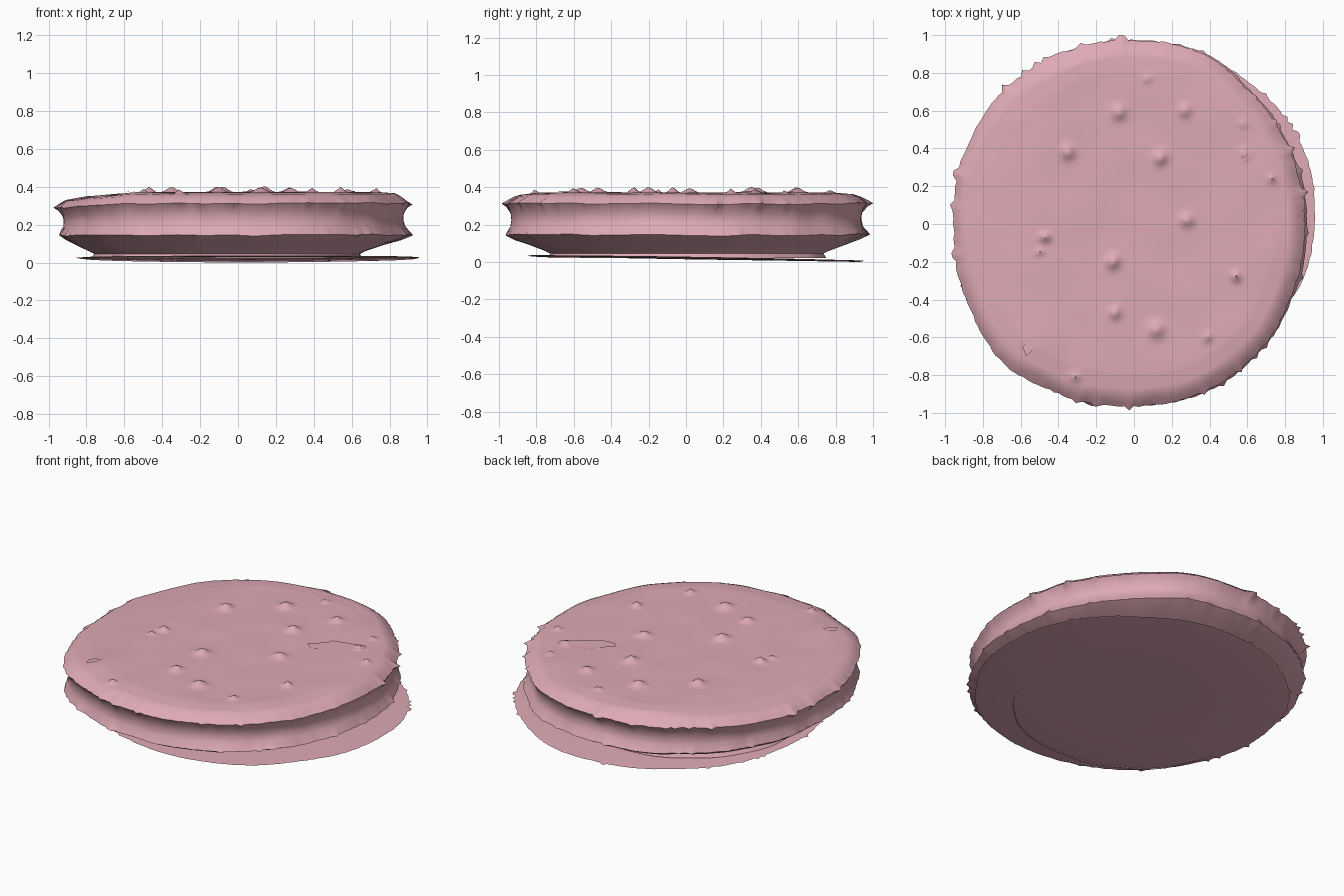
import bpy, bmesh, math, random
from mathutils import Vector, noise

if "Cube" in bpy.data.objects:
    bpy.data.objects.remove(bpy.data.objects["Cube"])

random.seed(4)
SEG = 240

pink = bpy.data.materials.new("dusty pink")
pink.diffuse_color = (0.73, 0.40, 0.46, 1)
pink.use_nodes = True
pink.node_tree.nodes["Principled BSDF"].inputs["Base Color"].default_value = pink.diffuse_color

# outline radius of the body every 22.5 degrees, anticlockwise from +x
OUTLINE = [.915, .92, .935, .985, .985, .995, .995, .985,
           .965, .985, 1.02, .995, .975, .975, .955, .925]

# bumps on the top: x, y, width, height
BUMPS = [(-.08, .59, .035, .03), (.27, .60, .03, .025), (-.35, .38, .035, .03),
         (.14, .35, .035, .03), (.28, .02, .035, .025), (-.11, -.20, .035, .03),
         (-.10, -.47, .03, .025), (.12, -.56, .04, .03), (-.47, -.07, .025, .03),
         (.54, -.28, .022, .03), (.39, -.60, .02, .025), (-.31, -.81, .02, .025),
         (-.45, -.82, .015, .025), (.07, .77, .018, .02), (.58, .53, .015, .02),
         (.73, .24, .018, .025), (-.5, -.15, .015, .02), (.58, .37, .025, .02)]


def radius(t):
    f = (t / math.tau * 16) % 16
    i, u = int(f), f - int(f)
    u = u * u * (3 - 2 * u)
    return OUTLINE[i] * (1 - u) + OUTLINE[(i + 1) % 16] * u


def ragged():
    """Small random spikes round an edge."""
    return [random.uniform(0, .01) + (random.uniform(.015, .03) if random.random() < .1 else 0)
            for _ in range(SEG)]


def top_z(x, y):
    z = .37 + .006 * noise.noise(Vector((x * 4, y * 4, 0)))
    z -= .09 * max(0, -x - .5) ** 1.2
    for bx, by, w, h in BUMPS:
        z += h * math.exp(-((x - bx) ** 2 + (y - by) ** 2) / (w * w))
    return z


def make(name, rings, cap_start=None, cap_end=None):
    """Skin closed rings of points, with optional centre points."""
    bm = bmesh.new()
    vs = [[bm.verts.new(p) for p in r] for r in rings]
    for a, b in zip(vs, vs[1:]):
        for i in range(SEG):
            j = (i + 1) % SEG
            bm.faces.new((a[i], a[j], b[j], b[i]))
    for point, ring in ((cap_start, vs[0]), (cap_end, vs[-1])):
        if point:
            c = bm.verts.new(point)
            for i in range(SEG):
                bm.faces.new((ring[i], ring[(i + 1) % SEG], c))
    bmesh.ops.recalc_face_normals(bm, faces=bm.faces)
    return finish(name, bm)


def finish(name, bm):
    me = bpy.data.meshes.new(name)
    bm.to_mesh(me)
    bm.free()
    me.materials.append(pink)
    ob = bpy.data.objects.new(name, me)
    bpy.context.collection.objects.link(ob)
    for o in bpy.context.selected_objects:
        o.select_set(False)
    bpy.context.view_layer.objects.active = ob
    ob.select_set(True)
    bpy.ops.object.shade_smooth_by_angle(angle=math.radians(45))
    return ob


# Disc body: wall profile as (scale, z, x shift, raggedness)
PROFILE = [(.76, .022, -.04, 0), (.745, .045, -.04, 0), (.775, .06, -.04, 0),
           (.87, .095, -.02, 0), (.94, .12, 0, .2), (.985, .145, .012, .6),
           (.98, .16, .01, .3), (.962, .19, .005, 0), (.956, .225, 0, 0),
           (.96, .26, 0, 0), (.975, .295, 0, .4), (.985, .312, 0, .9),
           (.965, .33, 0, .5), (.94, .348, 0, .2)]
low_edge, top_edge = ragged(), ragged()
rings = []
for s, z, dx, k in PROFILE:
    ring = []
    spikes = low_edge if z < .2 else top_edge
    for i in range(SEG):
        t = math.tau * i / SEG
        wob = .008 * noise.noise(Vector((math.cos(t) * 5, math.sin(t) * 5, z * 6)))
        r = radius(t) * s + wob + k * spikes[i]
        x, y = r * math.cos(t) + dx, r * math.sin(t)
        drop = .025 * max(0, -x - .6) / .4 if z > .25 else 0
        ring.append((x, y, z - drop + (.008 * noise.noise(Vector((x * 5, y * 5, 9))) if z > .1 else 0)))
    rings.append(ring)
for n in range(50, 0, -1):
    ring = []
    for i in range(SEG):
        t = math.tau * i / SEG
        r = radius(t) * .91 * n / 50
        x, y = r * math.cos(t), r * math.sin(t)
        edge = max(0, n / 50 - .9) * .08
        ring.append((x, y, top_z(x, y) - edge))
    rings.append(ring)
make("disc_body", rings, cap_end=(0, 0, top_z(0, 0)))

# Thin tilted base sheet with a ragged edge, offset towards +x +y
spikes = ragged()


def sheet_ring(s, dz):
    ring = []
    for i in range(SEG):
        t = math.tau * i / SEG
        r = s * (.895 + .02 * noise.noise(Vector((math.cos(t) * 2, math.sin(t) * 2, 3))) + .7 * spikes[i])
        x, y = .06 + r * math.cos(t), .05 + r * math.sin(t)
        ring.append((x, y, .024 - .016 * y + .006 * (x * x - .4) + dz))
    return ring


make("base_sheet", [sheet_ring(.5, -.006), sheet_ring(.97, -.006), sheet_ring(1, 0),
                    sheet_ring(.97, .002), sheet_ring(.5, .002)],
     (.06, .05, .014), (.06, .05, .022))


# Loose flakes lying on the top
def flake(name, pts):
    bm = bmesh.new()
    face = bm.faces.new([bm.verts.new((x, y, top_z(x, y) + .006)) for x, y in pts])
    bmesh.ops.triangulate(bm, faces=[face])
    finish(name, bm)


flake("large_flake", [(.31, .25), (.35, .21), (.42, .22), (.62, .36), (.61, .41), (.41, .36), (.40, .32)])
flake("small_flake", [(-.59, -.65), (-.57, -.70), (-.54, -.67), (-.52, -.62), (-.56, -.62)])
